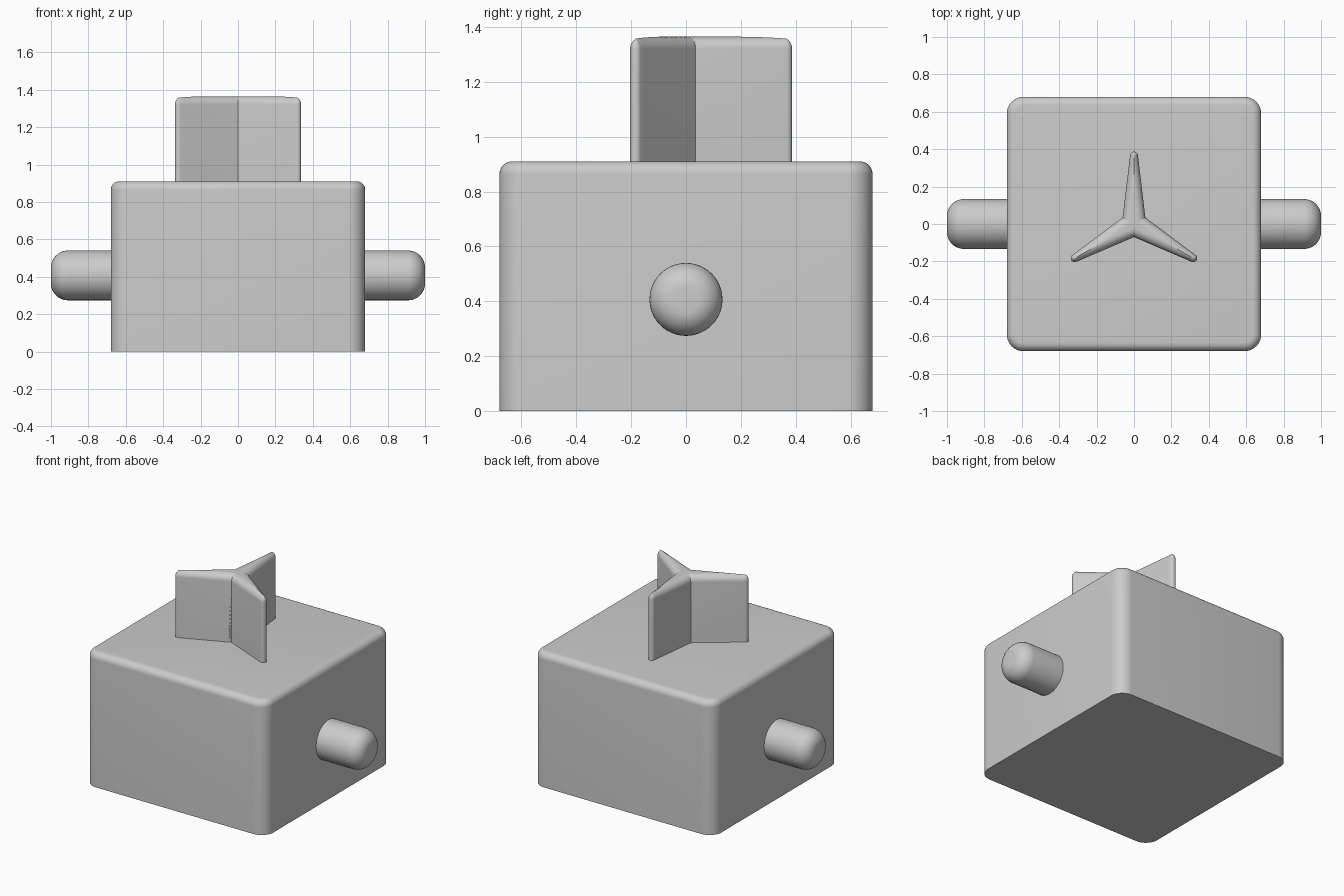
import bpy, bmesh, math
from mathutils import Vector, Matrix

if "Cube" in bpy.data.objects:
    bpy.data.objects.remove(bpy.data.objects["Cube"])

grey = bpy.data.materials.new("light grey")
grey.diffuse_color = (0.6, 0.6, 0.6, 1)
grey.use_nodes = True
grey.node_tree.nodes["Principled BSDF"].inputs["Base Color"].default_value = grey.diffuse_color


def finish(bm, name, angle=30):
    bmesh.ops.recalc_face_normals(bm, faces=bm.faces)
    mesh = bpy.data.meshes.new(name)
    bm.to_mesh(mesh)
    bm.free()
    ob = bpy.data.objects.new(name, mesh)
    bpy.context.collection.objects.link(ob)
    mesh.materials.append(grey)
    bpy.ops.object.select_all(action='DESELECT')
    ob.select_set(True)
    bpy.context.view_layer.objects.active = ob
    bpy.ops.object.shade_smooth_by_angle(angle=math.radians(angle))
    return ob


# Body: box with rounded uprights and a rounded top rim, sharp at the base
W, H = 0.68, 0.91
bm = bmesh.new()
bmesh.ops.create_cube(bm, size=1, matrix=Matrix.Translation((0, 0, H / 2)) @ Matrix.Diagonal((2 * W, 2 * W, H, 1)))
uprights = [e for e in bm.edges if abs(e.verts[0].co.z - e.verts[1].co.z) > 0.5]
bmesh.ops.bevel(bm, geom=uprights, offset=0.09, segments=10, profile=0.5, affect='EDGES')
rim = [e for e in bm.edges if all(v.co.z > H - 0.001 for v in e.verts)]
bmesh.ops.bevel(bm, geom=rim, offset=0.045, segments=8, profile=0.5, affect='EDGES')
finish(bm, "body")

# Side pegs: cylinders with rounded outer ends
R, F, PEG_Z = 0.133, 0.09, 0.407
for side, name in ((1, "right_peg"), (-1, "left_peg")):
    bm = bmesh.new()
    profile = [(0.66, 0), (0.66, R)]
    for i in range(11):
        a = math.pi / 2 * i / 10
        profile.append((1 - F + F * math.sin(a), R - F + F * math.cos(a)))
    profile.append((1, 0))
    verts = [bm.verts.new((side * x, 0, PEG_Z + r)) for x, r in profile]
    edges = [bm.edges.new(p) for p in zip(verts, verts[1:])]
    bmesh.ops.spin(bm, geom=verts + edges, cent=(0, 0, PEG_Z), axis=(1, 0, 0),
                   angle=math.tau, steps=48)
    bmesh.ops.remove_doubles(bm, verts=bm.verts, dist=1e-4)
    finish(bm, name)

# Knob: three tapered arms whose rounded top edges meet in a ridge
TOP, ROUND, BASE = 1.365, 0.045, 0.89
TIP, TIP_R = 0.366, 0.021
corner = Vector((0.035, 0.0606))
to_tip = Vector((TIP, 0)) - corner
tilt = math.asin(TIP_R / to_tip.length) + math.atan2(to_tip.y, to_tip.x)
normal = Vector((-math.sin(tilt), math.cos(tilt)))
tangent = Vector((TIP, 0)) + normal * TIP_R

# Half an arm as pairs of outline point and centre-line point
pairs = []
for i in range(17):
    t = i / 16
    pairs.append((corner.lerp(tangent, t), Vector((TIP * t, 0))))
start = math.atan2(normal.y, normal.x)
for i in range(1, 7):
    a = start * (1 - i / 6)
    pairs.append((Vector((TIP + TIP_R * math.cos(a), TIP_R * math.sin(a))), Vector((TIP, 0))))

bm = bmesh.new()
steps = [(i / 12) ** 1.7 for i in range(13)]
for arm in range(3):
    turn = Matrix.Rotation(math.pi / 2 + arm * math.tau / 3, 3, 'Z')
    for mirror in (1, -1):
        rows = []
        for k, (edge, mid) in enumerate(pairs):
            depth = abs((edge - mid).dot(normal)) if k < 17 else TIP_R
            row = [Vector((edge.x, mirror * edge.y, BASE))]
            for f in steps:
                p = edge.lerp(mid, f)
                inset = max(ROUND - depth * f, 0)
                z = TOP - ROUND + math.sqrt(max(ROUND ** 2 - inset ** 2, 0))
                row.append(Vector((p.x, mirror * p.y, z)))
            rows.append([bm.verts.new(turn @ p) for p in row])
        for a, b in zip(rows, rows[1:]):
            for j in range(len(a) - 1):
                bm.faces.new((a[j], a[j + 1], b[j + 1], b[j]))
bmesh.ops.remove_doubles(bm, verts=bm.verts, dist=1e-5)
bmesh.ops.holes_fill(bm, edges=[e for e in bm.edges if e.is_boundary], sides=0)
finish(bm, "knob", 35)
